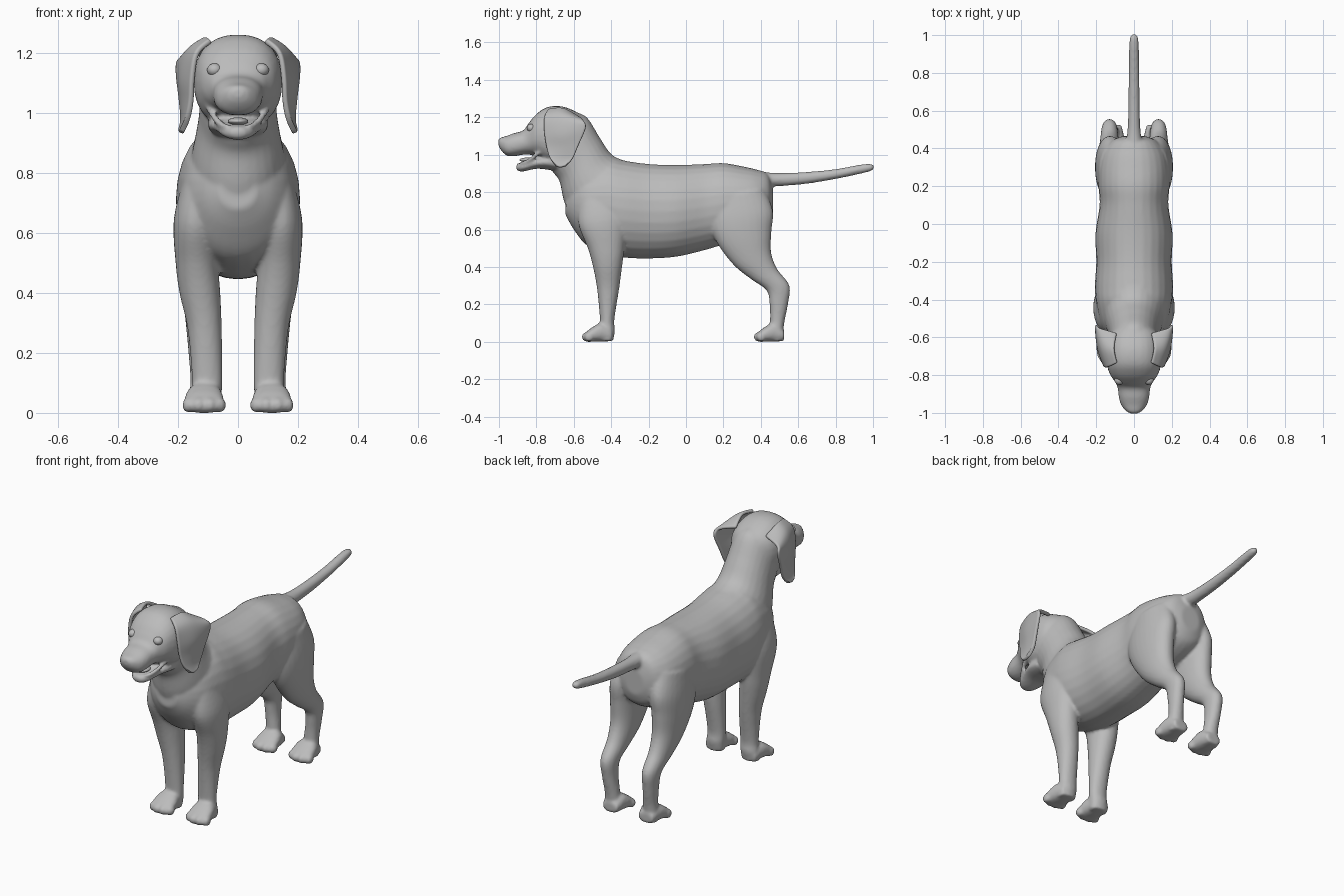
import bpy, bmesh, math
from mathutils import Vector, Matrix

coat = bpy.data.materials.new("grey_coat")
coat.diffuse_color = (0.5, 0.5, 0.5, 1)


def spline(rows, steps):
    """Smoothly resample a list of equal-length tuples."""
    out = []
    for i in range(len(rows) - 1):
        a, b = rows[max(i - 1, 0)], rows[i]
        c, d = rows[i + 1], rows[min(i + 2, len(rows) - 1)]
        for s in range(steps):
            t = s / steps
            out.append(tuple(0.5 * (2 * q + (r - p) * t + (2 * p - 5 * q + 4 * r - u) * t * t
                                    + (3 * q - p - 3 * r + u) * t ** 3)
                             for p, q, r, u in zip(a, b, c, d)))
    return out + [tuple(rows[-1])]


def loft(bm, sections, power=2.0, side=1, n=28):
    """Sections: (y1, z1, y2, z2, centre x, half width), oval between two outline points."""
    rings = []
    for y1, z1, y2, z2, x, w in spline(sections, 5):
        ring = []
        for k in range(n):
            a = 2 * math.pi * k / n
            c, s = math.cos(a), math.sin(a)
            u = math.copysign(abs(c) ** (2 / power), c)
            v = math.copysign(abs(s) ** (2 / power), s)
            ring.append(bm.verts.new((side * (x + w * u),
                                      (y1 + y2) / 2 + (y2 - y1) / 2 * v,
                                      (z1 + z2) / 2 + (z2 - z1) / 2 * v)))
        rings.append(ring)
    for r, q in zip(rings, rings[1:]):
        for k in range(n):
            bm.faces.new((r[k], r[(k + 1) % n], q[(k + 1) % n], q[k]))
    bm.faces.new(rings[0])
    bm.faces.new(rings[-1][::-1])


def ball(bm, centre, size):
    m = Matrix.Translation(centre) @ Matrix.Diagonal((*size, 1))
    bmesh.ops.create_uvsphere(bm, u_segments=24, v_segments=16, radius=1, matrix=m)


def finish(bm, name):
    bmesh.ops.recalc_face_normals(bm, faces=bm.faces)
    me = bpy.data.meshes.new(name)
    bm.to_mesh(me)
    bm.free()
    me.materials.append(coat)
    me.polygons.foreach_set("use_smooth", [True] * len(me.polygons))
    ob = bpy.data.objects.new(name, me)
    bpy.context.collection.objects.link(ob)
    return ob


body = bmesh.new()

# Trunk, chest to rump
loft(body, [(-.645, .68, -.64, .80, 0, .06), (-.60, .60, -.60, .88, 0, .125),
            (-.53, .515, -.53, .94, 0, .175), (-.42, .47, -.42, .98, 0, .20),
            (-.33, .45, -.33, .968, 0, .207), (-.20, .445, -.20, .95, 0, .20),
            (-.05, .455, -.05, .945, 0, .204), (.10, .49, .10, .95, 0, .182),
            (.20, .52, .20, .955, 0, .188), (.30, .55, .30, .938, 0, .185),
            (.38, .58, .38, .92, 0, .165), (.44, .62, .44, .895, 0, .12),
            (.465, .68, .465, .82, 0, .06)], 2.1)

# Neck
loft(body, [(-.74, .96, -.60, 1.23, 0, .11), (-.71, .905, -.53, 1.20, 0, .125),
            (-.676, .857, -.46, 1.09, 0, .132), (-.655, .76, -.39, .995, 0, .15),
            (-.62, .66, -.28, .955, 0, .17)])

# Skull and muzzle
loft(body, [(-.52, 1.03, -.52, 1.18, 0, .06), (-.58, .98, -.58, 1.225, 0, .125),
            (-.66, .95, -.66, 1.258, 0, .145), (-.74, .955, -.74, 1.255, 0, .145),
            (-.80, .993, -.80, 1.217, 0, .125), (-.84, 1.00, -.84, 1.17, 0, .098),
            (-.87, 1.0, -.87, 1.13, 0, .086), (-.92, .992, -.92, 1.115, 0, .08),
            (-.96, .996, -.96, 1.10, 0, .067), (-.99, 1.025, -.99, 1.092, 0, .042),
            (-1.003, 1.05, -1.003, 1.08, 0, .02)], 2.3)
ball(body, (0, -.972, 1.062), (.045, .028, .032))

# Lower jaw and lip corners
loft(body, [(-.68, .91, -.70, 1.0, 0, .10), (-.74, .92, -.74, 1.0, 0, .10),
            (-.80, .925, -.80, .986, 0, .084), (-.86, .912, -.86, .962, 0, .06),
            (-.89, .91, -.89, .957, 0, .042), (-.908, .922, -.908, .948, 0, .02)])
for side in (1, -1):
    loft(body, [(-.775, 1.012, -.775, 1.04, .097, .014), (-.80, .985, -.81, 1.005, .085, .013),
                (-.85, .955, -.855, .975, .06, .011), (-.885, .945, -.89, .96, .035, .01)],
         side=side, n=12)

# Tail
loft(body, [(.38, .80, .38, .915, 0, .06), (.44, .828, .44, .905, 0, .042),
            (.52, .833, .52, .902, 0, .033), (.65, .845, .65, .908, 0, .03),
            (.80, .87, .80, .923, 0, .028), (.92, .895, .92, .945, 0, .026),
            (.98, .91, .98, .952, 0, .023), (1.003, .92, 1.003, .945, 0, .013)])

for side in (1, -1):
    # Front leg
    loft(body, [(-.57, .77, -.38, .80, .12, .06), (-.575, .63, -.32, .66, .14, .074),
                (-.525, .50, -.33, .50, .137, .071), (-.497, .40, -.342, .40, .127, .068),
                (-.475, .28, -.358, .28, .111, .057), (-.460, .12, -.383, .12, .103, .051),
                (-.462, .06, -.38, .06, .106, .052), (-.46, .004, -.39, .004, .11, .05)],
         2.1, side)
    # Hind leg
    loft(body, [(.13, .76, .42, .82, .105, .08), (.125, .64, .465, .70, .124, .08),
                (.165, .53, .457, .59, .13, .075), (.255, .41, .455, .48, .13, .064),
                (.35, .333, .487, .39, .13, .052), (.43, .275, .553, .30, .13, .043),
                (.447, .20, .545, .20, .127, .038), (.45, .12, .527, .11, .12, .039),
                (.447, .05, .52, .05, .118, .043), (.46, .004, .515, .004, .116, .04)],
         2.1, side)
    # Paws with four toes each
    for dy in (0, .92):
        loft(body, [(-.395 + dy, .004, -.395 + dy, .06, .112, .045),
                    (-.45 + dy, 0, -.45 + dy, .10, .112, .058),
                    (-.50 + dy, 0, -.50 + dy, .078, .113, .066),
                    (-.53 + dy, 0, -.53 + dy, .055, .113, .062),
                    (-.547 + dy, .008, -.547 + dy, .038, .113, .045)], 2.4, side)
        for dx, ty in ((-.052, -.518), (-.019, -.532), (.019, -.532), (.052, -.518)):
            ball(body, (side * (.113 + dx), ty + dy, .026), (.021, .026, .026))

dog = finish(body, "body")
fuse = dog.modifiers.new("fuse", 'REMESH')
fuse.mode = 'VOXEL'
fuse.voxel_size = .0085
fuse.use_smooth_shade = True
relax = dog.modifiers.new("relax", 'SMOOTH')
relax.factor = .5
relax.iterations = 5

# Hanging ears: front, middle and back point of each row from crown to tip
EAR = [(.09, -.735, 1.24, .105, -.66, 1.246, .09, -.58, 1.20),
       (.135, -.757, 1.20, .165, -.66, 1.205, .185, -.55, 1.18),
       (.15, -.757, 1.12, .186, -.66, 1.12, .200, -.535, 1.145),
       (.155, -.745, 1.04, .18, -.66, 1.04, .190, -.575, 1.05),
       (.168, -.727, .98, .178, -.67, .975, .184, -.605, .98),
       (.188, -.695, .94, .19, -.672, .932, .192, -.642, .94)]
for side, label in ((1, "left"), (-1, "right")):
    bm = bmesh.new()
    grid = []
    for row in spline(EAR, 4):
        pts = spline([row[0:3], row[3:6], row[6:9]], 6)
        grid.append([bm.verts.new((side * p[0], p[1], p[2])) for p in pts])
    for r, q in zip(grid, grid[1:]):
        for k in range(len(r) - 1):
            bm.faces.new((r[k], r[k + 1], q[k + 1], q[k]))
    ear = finish(bm, label + "_ear")
    thick = ear.modifiers.new("thickness", 'SOLIDIFY')
    thick.thickness = .018
    thick.offset = 0
    soft = ear.modifiers.new("soft", 'SUBSURF')
    soft.levels = soft.render_levels = 1

    # Eyes
    bm = bmesh.new()
    ball(bm, (side * .078, -.826, 1.143), (.025, .025, .022))
    finish(bm, label + "_eye")

# Tongue
bm = bmesh.new()
ball(bm, (0, -.845, .972), (.034, .045, .013))
finish(bm, "tongue")
